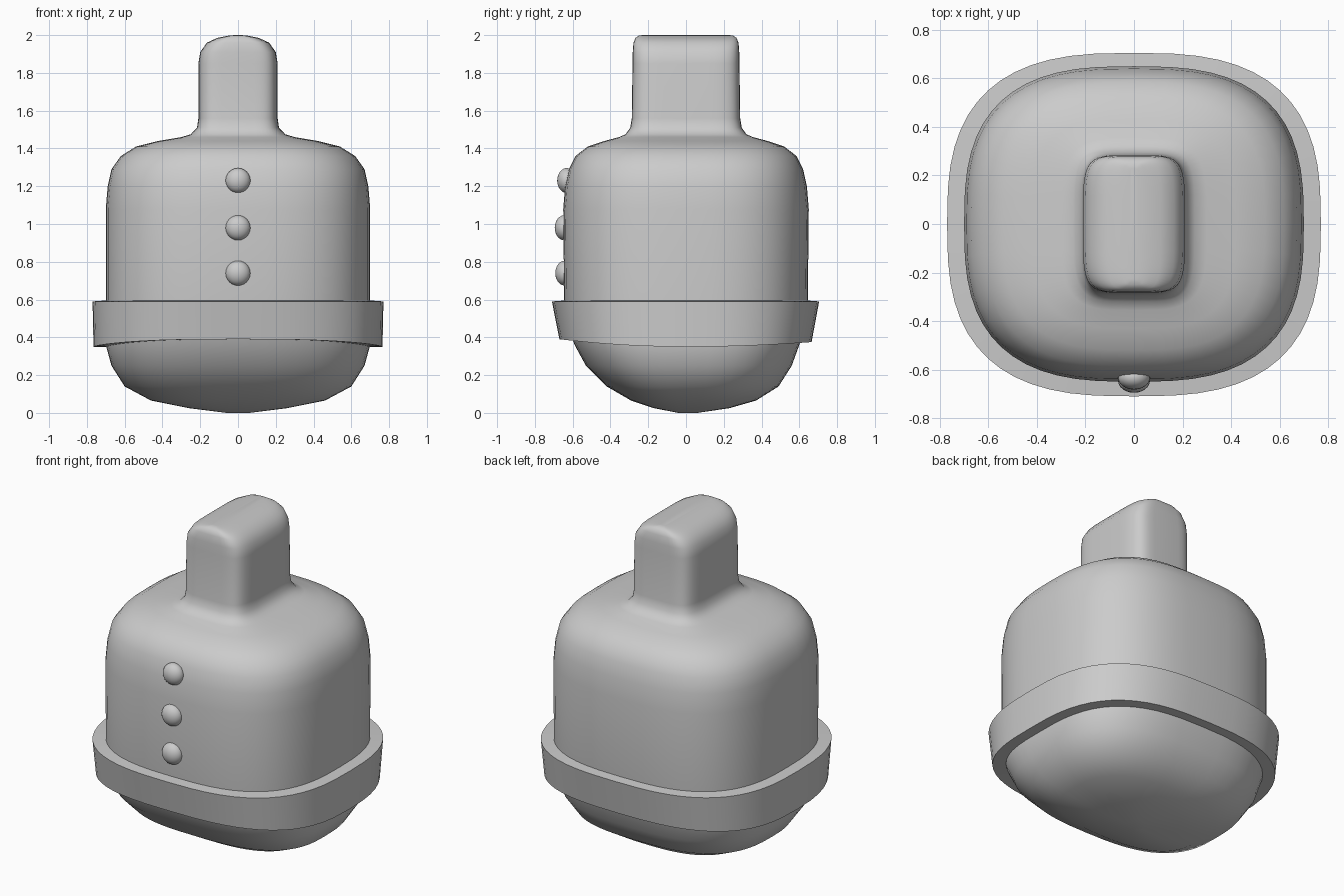
import bpy, bmesh, math

SIDES = 56


def spow(v, e):
    return math.copysign(abs(v) ** e, v)


def smooth(ob, deg):
    bpy.ops.object.select_all(action='DESELECT')
    ob.select_set(True)
    bpy.context.view_layer.objects.active = ob
    bpy.ops.object.shade_smooth_by_angle(angle=math.radians(deg))


def loft(name, rings, deg, closed=False):
    """Rings: (z, half x, front y, back y, squareness, front lift, back lift)."""
    bm = bmesh.new()
    loops = []
    for z, a, f, b, n, *lift in rings:
        lf, lb = lift or (0, 0)
        loop = []
        for i in range(SIDES):
            t = 2 * math.pi * i / SIDES
            c, s = spow(math.cos(t), 2 / n), spow(math.sin(t), 2 / n)
            front = s < 0
            loop.append(bm.verts.new((a * c, s * (f if front else b),
                                      z + (lf if front else lb) * s * s)))
        loops.append(loop)
    pairs = list(zip(loops, loops[1:]))
    if closed:
        pairs.append((loops[-1], loops[0]))
    for lo, hi in pairs:
        for i in range(SIDES):
            j = (i + 1) % SIDES
            bm.faces.new((lo[i], lo[j], hi[j], hi[i]))
    if not closed:
        bm.faces.new(loops[0][::-1])
        bm.faces.new(loops[-1])
    bmesh.ops.recalc_face_normals(bm, faces=bm.faces)
    me = bpy.data.meshes.new(name)
    bm.to_mesh(me)
    bm.free()
    ob = bpy.data.objects.new(name, me)
    bpy.context.collection.objects.link(ob)
    smooth(ob, deg)
    return ob


# Torso with rounded bottom, shoulders and neck peg
loft("torso", [
    (0.00, 0.06, 0.04, 0.06, 2.5),
    (0.025, 0.26, 0.17, 0.23, 2.6),
    (0.065, 0.46, 0.29, 0.37, 2.7),
    (0.14, 0.60, 0.42, 0.49, 2.8),
    (0.25, 0.67, 0.53, 0.56, 2.8),
    (0.36, 0.70, 0.59, 0.60, 2.8),
    (0.47, 0.70, 0.63, 0.63, 2.8),
    (0.60, 0.70, 0.645, 0.645, 2.8),
    (1.08, 0.70, 0.65, 0.65, 2.8),
    (1.20, 0.69, 0.64, 0.64, 2.8),
    (1.29, 0.67, 0.62, 0.62, 2.8),
    (1.36, 0.62, 0.585, 0.585, 2.8),
    (1.41, 0.54, 0.52, 0.52, 2.9),
    (1.44, 0.42, 0.43, 0.43, 3.2),
    (1.46, 0.30, 0.355, 0.355, 3.8),
    (1.475, 0.25, 0.32, 0.32, 4.4),
    (1.51, 0.217, 0.295, 0.295, 5),
    (1.56, 0.21, 0.287, 0.287, 5),
    (1.85, 0.21, 0.283, 0.283, 5),
    (1.91, 0.20, 0.282, 0.282, 5),
    (1.96, 0.165, 0.278, 0.278, 5),
    (1.985, 0.11, 0.268, 0.268, 5),
    (1.997, 0.05, 0.25, 0.25, 5),
    (2.00, 0.02, 0.23, 0.23, 5)], 60)

# Belt with a lower edge that rises at front and back
loft("belt", [
    (0.35, 0.67, 0.56, 0.57, 2.8, 0.04, 0.025),
    (0.35, 0.765, 0.67, 0.665, 2.8, 0.04, 0.025),
    (0.59, 0.77, 0.71, 0.705, 2.8),
    (0.597, 0.68, 0.62, 0.62, 2.8)], 40, closed=True)

# Front buttons
for k, (y, z) in enumerate([(-0.642, 0.74), (-0.645, 0.98), (-0.632, 1.23)]):
    bpy.ops.mesh.primitive_uv_sphere_add(segments=24, ring_count=12, radius=1, location=(0, y, z))
    button = bpy.context.object
    button.name = f"button_{k + 1}"
    button.scale = (0.066, 0.05, 0.066)
    smooth(button, 60)
